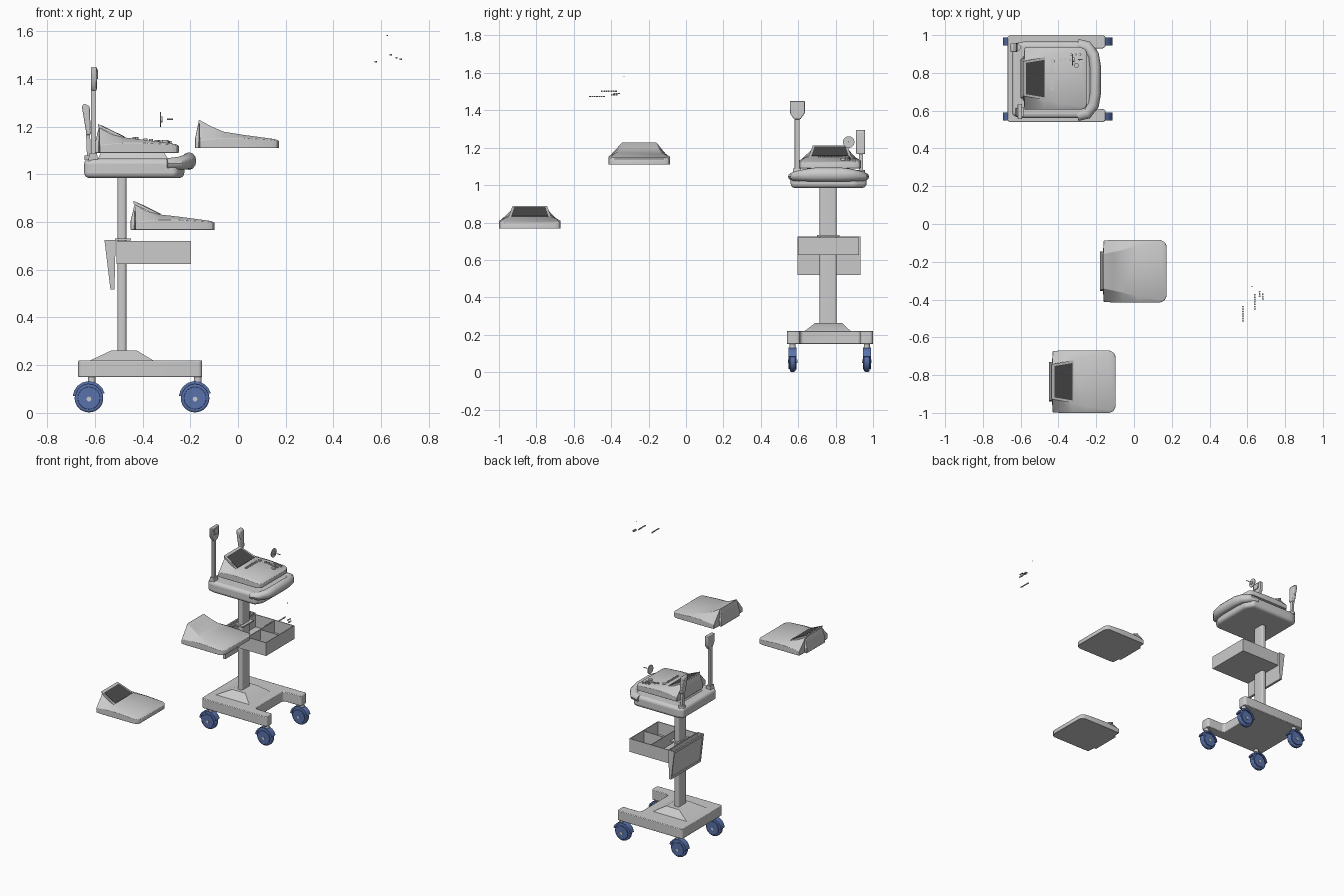
import bpy, bmesh
from math import sin, cos, pi, radians
from mathutils import Vector, Matrix

if "Cube" in bpy.data.objects:
    bpy.data.objects.remove(bpy.data.objects["Cube"])


def mat(name, c):
    m = bpy.data.materials.new(name)
    m.diffuse_color = (*c, 1)
    m.use_nodes = True
    m.node_tree.nodes["Principled BSDF"].inputs["Base Color"].default_value = m.diffuse_color
    return m


BLUE = mat("caster_blue", (0.1, 0.17, 0.42))
DARK = mat("screen_dark", (0.07, 0.07, 0.07))


def finish(name, bm, material=None, bevel=0, seg=2, smooth=True):
    bmesh.ops.recalc_face_normals(bm, faces=bm.faces)
    me = bpy.data.meshes.new(name)
    bm.to_mesh(me)
    bm.free()
    ob = bpy.data.objects.new(name, me)
    bpy.context.collection.objects.link(ob)
    if material:
        me.materials.append(material)
    if bevel:
        b = ob.modifiers.new("bevel", 'BEVEL')
        b.width, b.segments, b.limit_method, b.angle_limit = bevel, seg, 'ANGLE', radians(35)
    if smooth:
        bpy.ops.object.select_all(action='DESELECT')
        ob.select_set(True)
        bpy.context.view_layer.objects.active = ob
        bpy.ops.object.shade_smooth_by_angle(angle=radians(35))
    return ob


def loft(name, rings, **kw):
    bm = bmesh.new()
    vs = [[bm.verts.new(p) for p in r] for r in rings]
    n = len(vs[0])
    for a, b in zip(vs, vs[1:]):
        for i in range(n):
            bm.faces.new((a[i], a[(i + 1) % n], b[(i + 1) % n], b[i]))
    bm.faces.new(vs[0])
    bm.faces.new(vs[-1])
    return finish(name, bm, **kw)


def prism(name, pts, axis, a, b, rnd=0, **kw):
    """Extrude a 2D outline along an axis, optionally rounding its corners."""
    def put(p, t):
        return {'x': (t, *p), 'y': (p[0], t, p[1]), 'z': (*p, t)}[axis]
    bm = bmesh.new()
    lo, hi = ([bm.verts.new(put(p, t)) for p in pts] for t in (a, b))
    n = len(pts)
    bm.faces.new(lo)
    bm.faces.new(hi)
    for i in range(n):
        bm.faces.new((lo[i], lo[(i + 1) % n], hi[(i + 1) % n], hi[i]))
    if rnd:
        edges = [bm.edges.get((lo[i], hi[i])) for i in range(n)]
        bmesh.ops.bevel(bm, geom=edges, offset=rnd, segments=5, profile=0.5, affect='EDGES')
    return finish(name, bm, **kw)


def box(name, x0, x1, y0, y1, z0, z1, rnd=0, **kw):
    return prism(name, [(x0, y0), (x1, y0), (x1, y1), (x0, y1)], 'z', z0, z1, rnd, **kw)


def disc(name, c, r, axis, depth, sides=24, **kw):
    i = 'xyz'.index(axis)
    u, v = [c[k] for k in range(3) if k != i]
    pts = [(u + r * cos(2 * pi * k / sides), v + r * sin(2 * pi * k / sides)) for k in range(sides)]
    return prism(name, pts, axis, c[i] - depth / 2, c[i] + depth / 2, **kw)


def rect(x0, x1, y0, y1, z):
    return [(x0, y0, z), (x1, y0, z), (x1, y1, z), (x0, y1, z)]


# Rolling base with notch, pedestal and column
prism("base", [(-.67, .54), (-.15, .54), (-.15, .61), (-.29, .61), (-.29, .93),
               (-.15, .93), (-.15, 1), (-.67, 1)], 'z', .15, .22, .018, bevel=.004)
loft("pedestal", [rect(-.62, -.355, .635, .88, .22), rect(-.53, -.425, .69, .835, .262)])
box("column", -.505, -.468, .715, .805, .25, 1.0, .012)

# Casters
for cx in (-.625, -.18):
    for cy in (.57, .967):
        disc("caster_tire", (cx, cy, .062), .06, 'y', .03, 32, material=BLUE, bevel=.007)
        for s in (-1, 1):
            disc("caster_hub", (cx, cy + s * .018, .062), .047, 'y', .007, 28, material=BLUE, bevel=.002)
            disc("caster_axle", (cx, cy + s * .022, .058), .01, 'y', .006, 12)
        arc = [radians(t) for t in range(15, 176, 20)]
        hood = [(cx + .068 * cos(t), .065 + .068 * sin(t)) for t in arc]
        hood += [(cx + .056 * cos(t), .065 + .056 * sin(t)) for t in reversed(arc)]
        prism("caster_hood", hood, 'y', cy - .021, cy + .021, material=BLUE)
        prism("caster_brake", [(cx + .02, .118), (cx + .052, .105), (cx + .05, .097), (cx + .02, .106)],
              'y', cy - .013, cy + .013, material=BLUE)
        disc("caster_stem", (cx + .012, cy, .14), .016, 'z', .024, 16)

# Open storage bin with dividers
x0, x1, y0, y1, z0, z1, t = -.51, -.197, .60, .925, .625, .72, .006
box("bin_floor", x0, x1, y0, y1, z0, z0 + t)
for a in (y0, y1 - t):
    box("bin_side", x0, x1, a, a + t, z0, z1)
for a in (x0, x1 - t):
    box("bin_end", a, a + t, y0, y1, z0, z1)
box("bin_long_divider", -.36, -.355, y0, y1, z0, z1 - .008)
box("bin_short_divider", -.355, x1, .76, .765, z0, z1 - .008)
box("column_clamp", -.515, -.448, .70, .82, .722, .732)

# Rear document pocket
for a in (.595, .925):
    prism("pocket_side", [(-.56, .725), (-.513, .725), (-.518, .518), (-.535, .518)], 'y', a, a + .008)
prism("pocket_back", [(-.519, .725), (-.513, .725), (-.518, .518), (-.524, .518)], 'y', .595, .933)
prism("pocket_front", [(-.553, .715), (-.547, .715), (-.522, .52), (-.529, .52)], 'y', .6, .93)
prism("pocket_lower_rim", [(-.537, .535), (-.518, .535), (-.518, .518), (-.535, .518)], 'y', .595, .933)
prism("pocket_upper_rim", [(-.56, .725), (-.55, .725), (-.548, .708), (-.558, .708)], 'y', .595, .933)

# Upper tray and moulded handle
prism("tray", [(-.645, .575), (-.6, .56), (-.26, .56), (-.225, .62), (-.225, .905),
               (-.26, .965), (-.6, .965), (-.645, .95)], 'z', .985, 1.066, .015, bevel=.022, seg=4)
path = [(-.30, .575, 1.045, .022), (-.25, .585, 1.047, .027), (-.215, .63, 1.053, .032),
        (-.205, .69, 1.056, .037), (-.205, .835, 1.056, .037), (-.215, .895, 1.053, .032),
        (-.25, .94, 1.047, .027), (-.30, .95, 1.045, .022)]
rings = []
for i, (x, y, z, r) in enumerate(path):
    a, b = Vector(path[max(i - 1, 0)][:2]), Vector(path[min(i + 1, 7)][:2])
    d = (b - a).normalized()
    rings.append([(x + d.y * .03 * cos(k * pi / 6), y - d.x * .03 * cos(k * pi / 6),
                   z + r * sin(k * pi / 6)) for k in range(12)])
loft("tray_handle", rings)
loft("device_plinth", [rect(-.59, -.29, .65, .89, 1.06), rect(-.575, -.31, .67, .87, 1.092)])

# Cable post and its head
box("cable_post", -.617, -.597, .58, .607, 1.05, 1.37, .004)
prism("cable_post_foot", [(-.63, 1.05), (-.585, 1.05), (-.592, 1.09), (-.622, 1.09)], 'y', .572, .615)
prism("cable_head", [(.555, 1.45), (.635, 1.45), (.635, 1.385), (.612, 1.352), (.578, 1.352), (.555, 1.385)],
      'x', -.616, -.592, bevel=.004)
prism("cable_head_clip", [(.57, 1.44), (.62, 1.44), (.615, 1.40), (.575, 1.40)], 'x', -.592, -.586)

# Upright paddle on the other rear corner
prism("paddle", [(-.645, 1.298), (-.655, 1.285), (-.635, 1.165), (-.617, 1.165), (-.622, 1.285)],
      'y', .91, .958, bevel=.006)
prism("paddle_stem", [(-.637, 1.17), (-.62, 1.17), (-.617, 1.04), (-.632, 1.04)], 'y', .924, .945)
disc("paddle_socket", (-.622, .935, 1.07), .022, 'z', .02, 20)

# Floating dial and spindle
disc("dial", (-.325, .87, 1.23), .031, 'x', .005, 32)
disc("dial_boss", (-.32, .87, 1.23), .012, 'x', .008, 20)
disc("dial_spindle", (-.285, .87, 1.231), .003, 'x', .024, 10)


# Wedge shaped console: x, lower half width, side height, top half width, top height
def console(ox, oy, oz, screen):
    k = -.012 if screen else 0
    sec = [(0, .105, .035, .10, .04), (.016, .105, .05, .093, .118 + k), (.02, .163, .03, .093, .117 + k),
           (.07, .165, .038, .102, .09 + k), (.12, .165, .042, .113, .069 + k / 3), (.2, .165, .042, .135, .056),
           (.32, .165, .034, .152, .040), (.342, .155, .03, .148, .036), (.352, .135, .026, .13, .03)]
    loft("console_body", [[(ox + x, oy - b, oz), (ox + x, oy + b, oz), (ox + x, oy + b, oz + h),
                           (ox + x, oy + w, oz + z), (ox + x, oy - w, oz + z), (ox + x, oy - b, oz + h)]
                          for x, b, h, w, z in sec], bevel=.003)
    if screen:
        def plate(xa, za, wa, xb, zb, wb, th, name, m=None):
            loft(name, [[(ox + x, oy - w, oz + z), (ox + x, oy + w, oz + z),
                         (ox + x, oy + w, oz + z - th), (ox + x, oy - w, oz + z - th)]
                        for x, z, w in ((xa, za, wa), (xb, zb, wb))], material=m)
        plate(.012, .122, .092, .142, .058, .116, .013, "screen_bezel")
        plate(.028, .1158, .083, .125, .0682, .099, .002, "screen", DARK)


console(-.45, -.835, .767, True)
console(-.18, -.25, 1.11, False)
console(-.60, .77, 1.09, True)


# Buttons on the mounted console
def key(x, y, z, r=.007, h=.012):
    disc("button", (x, y, z), r, 'z', h, 12)


for i in range(7):
    key(-.435, .715 + i * .019, 1.148, .008, .016)
for i in range(5):
    key(-.388 + i * .023, .868 + (i % 2) * .005, 1.143 - i * .003, .008, .016)
for i in range(3):
    key(-.335 + i * .024, .898, 1.137 - i * .003, .008, .016)
key(-.43, .862, 1.148, .012, .016)
key(-.305, .84, 1.137, .013, .014)

# Loose spare buttons
for x, y, z, n, d in ((.577, -.513, 1.473, 7, .0125), (.64, -.45, 1.502, 7, .0125),
                      (.665, -.383, 1.489, 3, .0125), (.682, -.397, 1.483, 3, .0125)):
    for i in range(n):
        key(x, y + i * d, z, .0048, .006)
key(.625, -.332, 1.582, .003, .004)
